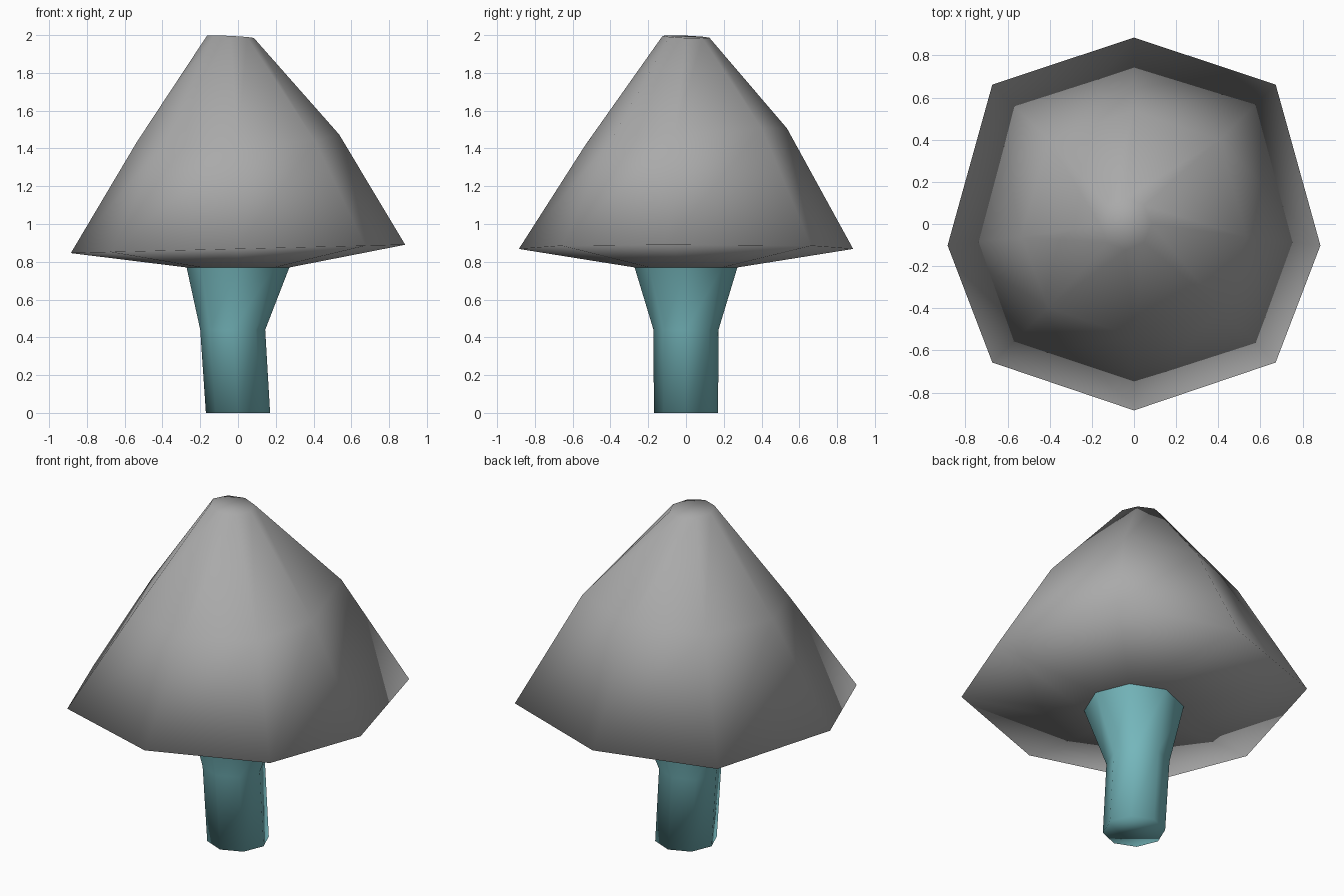
import bpy
import math

if "Cube" in bpy.data.objects:
    bpy.data.objects.remove(bpy.data.objects["Cube"])


def material(name, rgb):
    m = bpy.data.materials.new(name)
    m.diffuse_color = (*rgb, 1)
    m.use_nodes = True
    m.node_tree.nodes["Principled BSDF"].inputs["Base Color"].default_value = m.diffuse_color
    return m


# Slightly uneven eight-sided outline (half of it; mirrored in x), radius 1
RIGHT = [(0, -1), (0.76, -0.743), (1, -0.115), (0.76, 0.748)]
CAP_SHAPE = RIGHT + [(-x, -y) for x, y in [(0, -1)]] + \
    [(-x, y) for x, y in reversed(RIGHT[1:])]
ROUND = [(math.cos(i * math.pi / 4), math.sin(i * math.pi / 4)) for i in range(-2, 6)]


def ring(shape, radius, z, cx=0.0, tilt_x=0.0, tilt_y=0.0):
    """Eight points, shifted sideways by cx and tilted by the given slopes."""
    return [(cx + radius * x, radius * y, z + radius * (tilt_x * x + tilt_y * y))
            for x, y in shape]


def loft(name, rings, mat, close_bottom=False, close_top=False):
    n = 8
    verts = [p for r in rings for p in r]
    faces = [(k * n + i, k * n + (i + 1) % n, (k + 1) * n + (i + 1) % n, (k + 1) * n + i)
             for k in range(len(rings) - 1) for i in range(n)]
    if close_bottom:
        faces.append(tuple(reversed(range(n))))
    if close_top:
        faces.append(tuple(range(len(verts) - n, len(verts))))
    me = bpy.data.meshes.new(name)
    me.from_pydata(verts, [], faces)
    me.materials.append(mat)
    for p in me.polygons:
        p.use_smooth = True          # fully smooth shaded, also across the rim
    ob = bpy.data.objects.new(name, me)
    bpy.context.collection.objects.link(ob)
    return ob


grey = material("cap grey", (0.40, 0.40, 0.40))
teal = material("stem teal", (0.18, 0.48, 0.51))

# Stem: bends to the left at mid height and flares into the cap
loft("stem", [
    ring(ROUND, 0.17, 0.0),
    ring(ROUND, 0.172, 0.44, cx=-0.028),
    ring(ROUND, 0.272, 0.77),
], teal, close_bottom=True)

# Cap: underside, wide tilted rim, shoulder and small flat tip
loft("cap", [
    ring(ROUND, 0.272, 0.77),
    ring(CAP_SHAPE, 0.885, 0.868, tilt_x=0.025),
    ring(CAP_SHAPE, 0.535, 1.46, tilt_x=0.037, tilt_y=0.085),
    ring(ROUND, 0.124, 1.991, cx=-0.04, tilt_x=-0.05, tilt_y=-0.04),
], grey, close_top=True)
